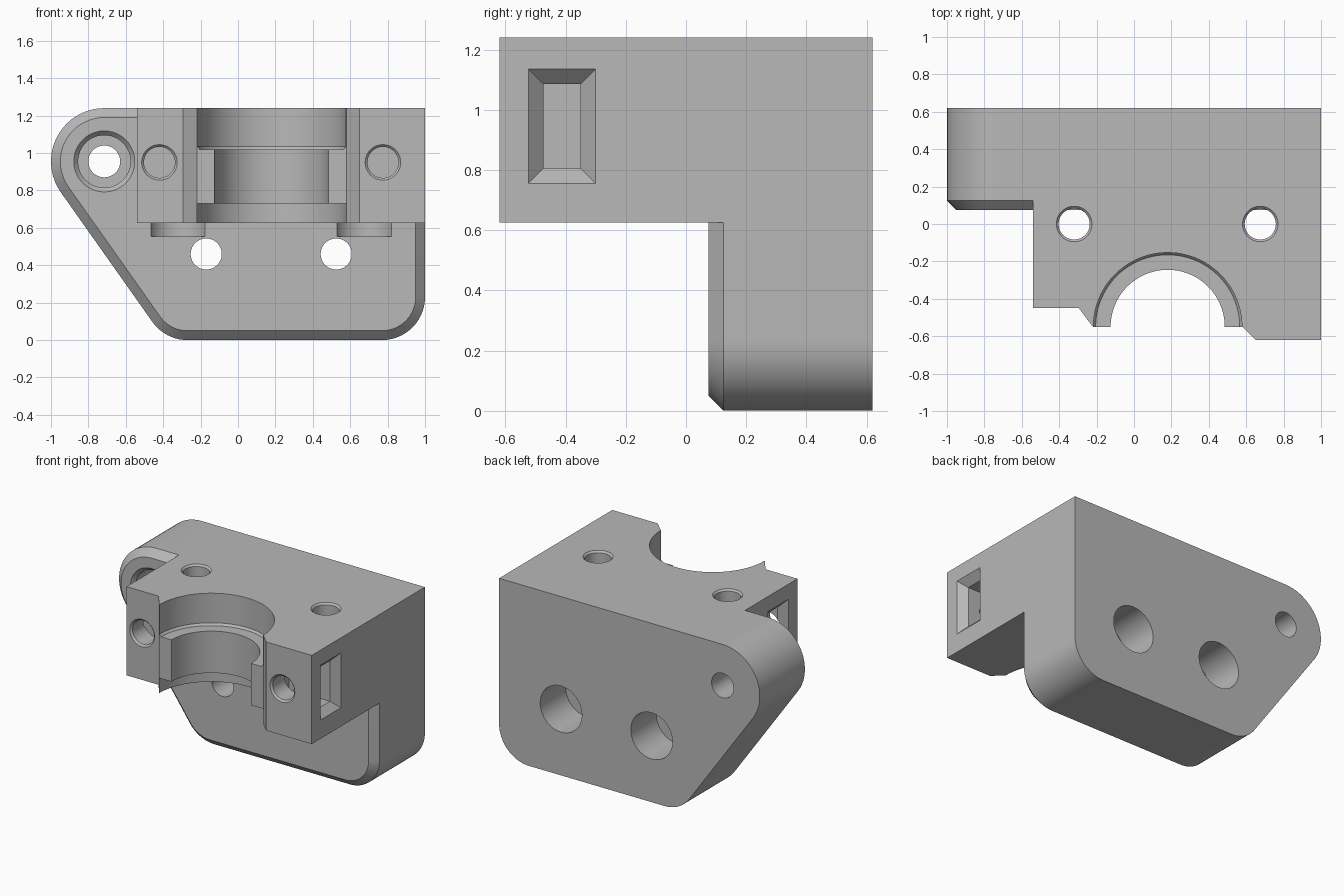
import bpy, bmesh, math
from math import radians, cos, sin

cube = bpy.data.objects.get("Cube")
if cube:
    bpy.data.objects.remove(cube, do_unlink=True)

grey = bpy.data.materials.new("plain_grey")
grey.use_nodes = True
colour = (0.48, 0.48, 0.48, 1)
grey.diffuse_color = colour
grey.node_tree.nodes["Principled BSDF"].inputs["Base Color"].default_value = colour

TOP, BACK, FRONT, FLOOR = 1.24, 0.62, -0.62, 0.625


def loft(name, rings):
    """Solid skinned through closed rings with equal point counts."""
    bm = bmesh.new()
    loops = [[bm.verts.new(p) for p in ring] for ring in rings]
    n = len(loops[0])
    for a, b in zip(loops, loops[1:]):
        for i in range(n):
            j = (i + 1) % n
            bm.faces.new((a[i], a[j], b[j], b[i]))
    bm.faces.new(loops[0][::-1])
    bm.faces.new(loops[-1])
    bmesh.ops.recalc_face_normals(bm, faces=bm.faces)
    mesh = bpy.data.meshes.new(name)
    bm.to_mesh(mesh)
    bm.free()
    obj = bpy.data.objects.new(name, mesh)
    bpy.context.collection.objects.link(obj)
    mesh.materials.append(grey)
    return obj


def lathe(name, axis, u, v, steps, n=64):
    """Turned solid: steps are (position along axis, radius)."""
    rings = []
    for t, r in steps:
        ring = []
        for i in range(n):
            a = 2 * math.pi * (i + 0.5) / n
            p, q = u + r * cos(a), v + r * sin(a)
            ring.append((p, t, q) if axis == "Y" else (p, q, t))
        rings.append(ring)
    return loft(name, rings)


def combine(body, tool, operation="DIFFERENCE"):
    mod = body.modifiers.new(tool.name, "BOOLEAN")
    mod.operation = operation
    mod.solver = "EXACT"
    mod.object = tool
    tool.hide_render = True
    bpy.context.view_layer.objects.active = body
    bpy.ops.object.modifier_apply(modifier=mod.name)
    bpy.data.objects.remove(tool, do_unlink=True)


def arc(cx, cz, r, start, end, n=20):
    steps = [radians(start + (end - start) * i / n) for i in range(n + 1)]
    return [(cx + r * cos(a), cz + r * sin(a)) for a in steps]


def plate_ring(y, inset):
    pts = arc(-0.715, 0.955, 0.285 - inset, 90, 215)
    pts += arc(-0.27, 0.23, 0.23 - inset, 215, 270)
    pts += arc(0.77, 0.23, 0.23 - inset, 270, 360)
    pts.append((1 - inset, TOP - inset))
    return [(x, y, z) for x, z in pts]


# Rear plate with a chamfered front rim
body = loft("mounting_bracket", [plate_ring(0.075, 0.05),
                                 plate_ring(0.125, 0), plate_ring(BACK, 0)])

# Clamp block
outline = [(-0.54, BACK), (-0.54, -0.45), (-0.295, -0.45), (-0.22, -0.55),
           (0.58, -0.55), (0.65, FRONT), (1, FRONT), (1, BACK)]
block = loft("clamp_block", [[(x, y, z) for x, y in outline] for z in (FLOOR, TOP)])
combine(body, block, "UNION")

# Stepped half bore with a narrower collar in the middle
combine(body, lathe("bore", "Z", 0.18, -0.55,
                    [(0.5, 0.4), (0.73, 0.4), (0.73, 0.305), (1.02, 0.305),
                     (1.02, 0.385), (1.035, 0.397), (1.4, 0.397)], 128))

# Plate screw holes, counterbored from the back
for x in (-0.17, 0.525):
    combine(body, lathe("plate_hole", "Y", x, 0.46,
                        [(0, 0.083), (0.34, 0.083), (0.34, 0.16), (0.8, 0.16)]))

# Ear hole, counterbored from the front
combine(body, lathe("ear_hole", "Y", -0.715, 0.955,
                    [(0, 0.163), (0.075, 0.163), (0.1, 0.14), (0.3, 0.14),
                     (0.3, 0.085), (0.8, 0.085)]))

# Vertical holes, counterbored from below
for x in (-0.32, 0.675):
    combine(body, lathe("vertical_hole", "Z", x, 0,
                        [(0.555, 0.163), (0.78, 0.163), (0.78, 0.083),
                         (TOP - 0.012, 0.083), (TOP, 0.095), (1.4, 0.095)]))

# Front screw holes with flared nut slots entering from each side
for x, front, wall, side in ((-0.42, -0.45, -0.54, -1), (0.775, FRONT, 1, 1)):
    combine(body, lathe("front_hole", "Y", x, 0.95,
                        [(front - 0.1, 0.095), (front, 0.095),
                         (front + 0.012, 0.083), (front + 0.35, 0.083)]))
    mid = front + 0.208
    slot = []
    for px, flare in ((wall + side * 0.05, 0.05), (wall, 0.05),
                      (wall - side * 0.05, 0), (x - side * 0.14, 0)):
        h, w = 0.14 + flare, 0.062 + flare
        slot.append([(px, mid + sy * w, 0.945 + sz * h)
                     for sy, sz in ((-1, -1), (1, -1), (1, 1), (-1, 1))])
    combine(body, loft("nut_slot", slot))

# Smooth the round walls and keep the edges crisp
bpy.ops.object.select_all(action="DESELECT")
body.select_set(True)
bpy.context.view_layer.objects.active = body
bpy.ops.object.shade_smooth_by_angle(angle=radians(25))
